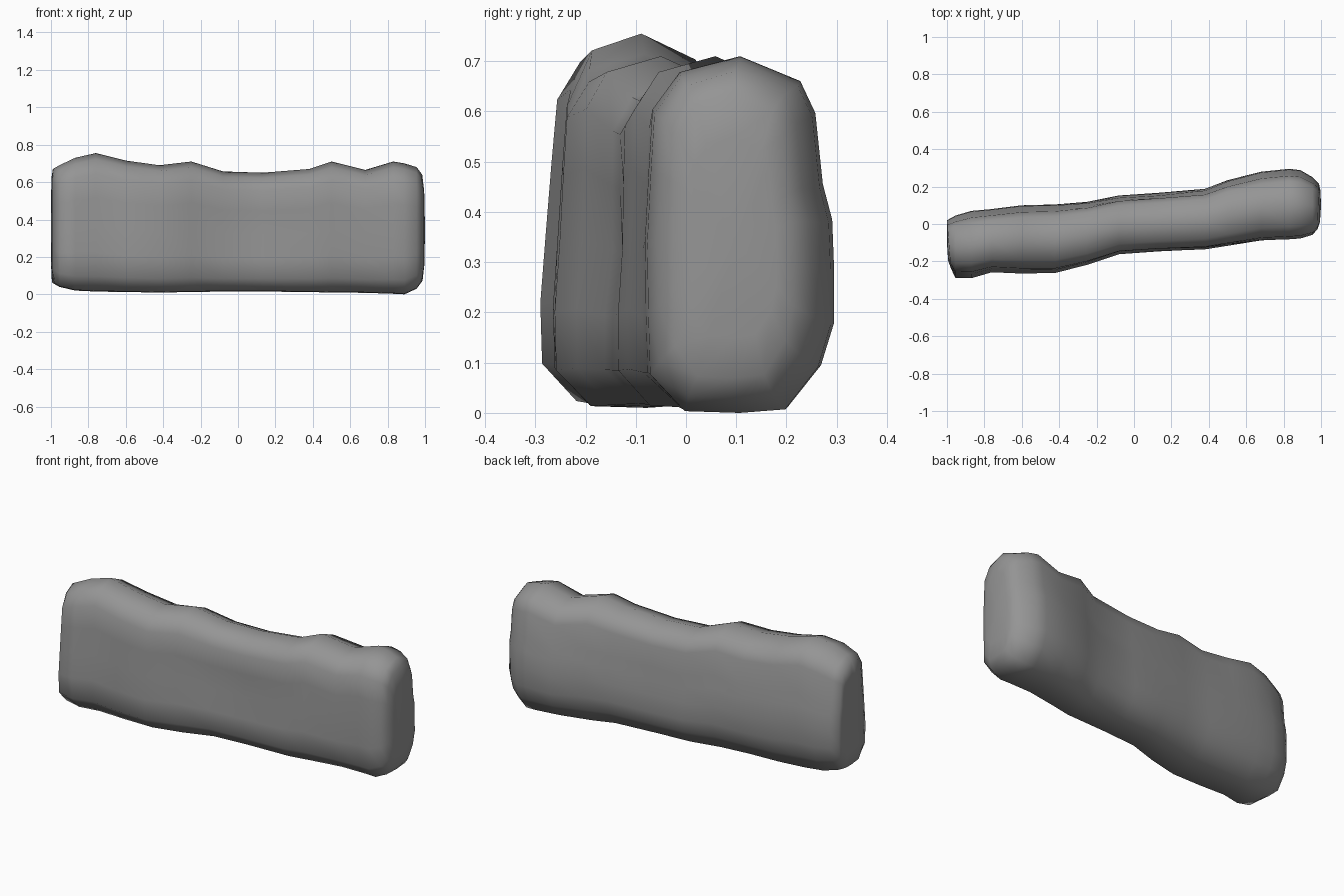
import bpy, bmesh, math

# Stations along the block: x, front y, back y, bottom z, top z
stations = [
    (-0.99, -0.235, 0.02, 0.06, 0.67),
    (-0.955, -0.288, 0.045, 0.04, 0.69),
    (-0.87, -0.290, 0.07, 0.02, 0.73),
    (-0.76, -0.258, 0.08, 0.015, 0.755),
    (-0.60, -0.265, 0.10, 0.012, 0.715),
    (-0.42, -0.262, 0.105, 0.010, 0.69),
    (-0.25, -0.22, 0.12, 0.012, 0.71),
    (-0.08, -0.165, 0.155, 0.015, 0.657),
    (0.13, -0.150, 0.17, 0.015, 0.65),
    (0.38, -0.138, 0.19, 0.012, 0.67),
    (0.50, -0.118, 0.235, 0.010, 0.71),
    (0.68, -0.088, 0.28, 0.008, 0.665),
    (0.83, -0.080, 0.295, 0.003, 0.71),
    (0.89, -0.075, 0.288, 0.0, 0.70),
    (0.955, -0.055, 0.25, 0.03, 0.68),
    (0.985, -0.025, 0.215, 0.07, 0.64),
]

# Rounded cross-section: (front-to-back fraction, height fraction)
section = [
    (0.20, 0.005), (0.50, 0.0), (0.75, 0.01), (0.93, 0.13), (1.0, 0.25),
    (1.0, 0.40), (0.99, 0.54), (0.94, 0.64), (0.90, 0.84), (0.82, 0.93),
    (0.50, 1.0), (0.18, 0.955), (0.06, 0.85), (0.04, 0.68),
    (0.02, 0.48), (0.0, 0.28), (0.01, 0.11),
]

bm = bmesh.new()
rings = []
for i, (x, yf, yb, zb, zt) in enumerate(stations):
    ring = []
    end = i in (0, len(stations) - 1)
    for u, v in section:
        # shallow hollow on both faces near the middle
        waist = 0.05 * math.exp(-((x - 0.1) / 0.35) ** 2) * math.exp(-((v - 0.5) / 0.2) ** 2)
        u += waist if u < 0.5 else -waist
        # front leans back at the left end only
        if u < 0.3 and v > 0.3:
            u += -0.03 * x * (v < 0.9) if x > 0 else 0.08 * x * x * (v - 0.3)
        y = yf + (yb - yf) * u
        # end faces are slightly slanted
        dx = 0.01 * (2 * u - 1) * (-1 if x < 0 else 0.4) if end else 0
        ring.append(bm.verts.new((x + dx, y, zb + (zt - zb) * v)))
    rings.append(ring)

# Skin between the rings
n = len(section)
for a, b in zip(rings, rings[1:]):
    for j in range(n):
        k = (j + 1) % n
        bm.faces.new((a[j], a[k], b[k], b[j]))

# Gently domed end caps
for ring, cx in ((rings[0], -1.0), (rings[-1], 1.0)):
    mid = sum((v.co for v in ring), ring[0].co * 0) / n
    inner = []
    for v in ring:
        p = mid.lerp(v.co, 0.7)
        p.x = v.co.x * 0.3 + cx * 0.7
        inner.append(bm.verts.new(p))
    for j in range(n):
        k = (j + 1) % n
        bm.faces.new((ring[j], ring[k], inner[k], inner[j]))
    centre = bm.verts.new((cx, mid.y, mid.z))
    for j in range(n):
        bm.faces.new((inner[j], inner[(j + 1) % n], centre))

bmesh.ops.recalc_face_normals(bm, faces=bm.faces)
for f in bm.faces:
    f.smooth = True
mesh = bpy.data.meshes.new("stone_block")
bm.to_mesh(mesh)
bm.free()
block = bpy.data.objects.new("stone_block", mesh)
bpy.context.collection.objects.link(block)

# Dark grey stone
stone = bpy.data.materials.new("dark_stone")
stone.diffuse_color = (0.3, 0.3, 0.3, 1)
mesh.materials.append(stone)
